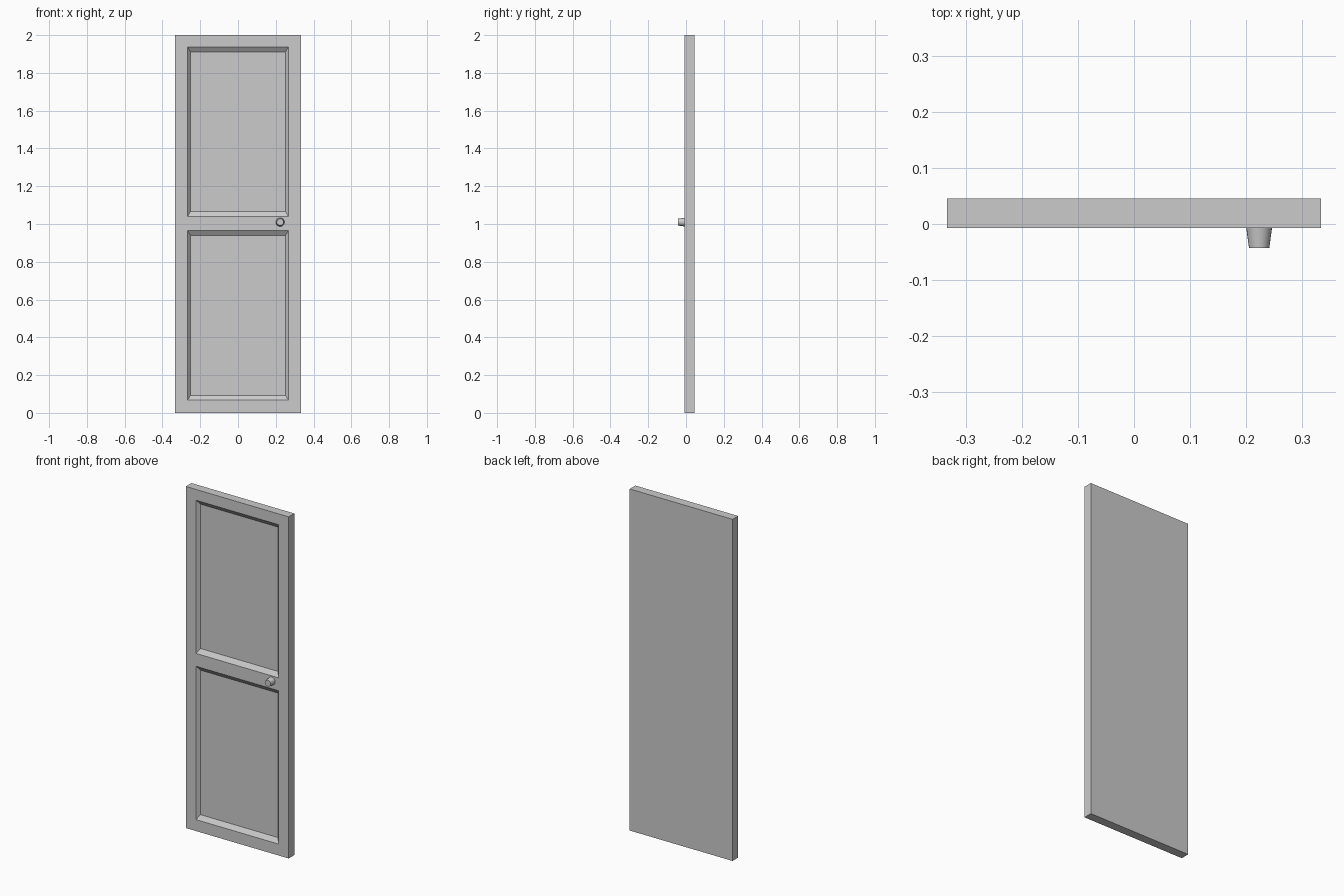
import bpy, bmesh, math
from mathutils import Matrix

if "Cube" in bpy.data.objects:
    bpy.data.objects.remove(bpy.data.objects["Cube"])

GREY = (0.6, 0.6, 0.6, 1.0)
paint = bpy.data.materials.new("grey paint")
paint.use_nodes = True
paint.diffuse_color = GREY
paint.node_tree.nodes["Principled BSDF"].inputs["Base Color"].default_value = GREY

HALF_W, FRONT, BACK, HEIGHT = 0.333, -0.007, 0.045, 2.0
PANEL_X, SLOPE_X, SLOPE_Z, DEPTH = 0.267, 0.016, 0.026, 0.019
PANELS = [(0.067, 0.965), (1.04, 1.937)]


def finish(bm, name):
    mesh = bpy.data.meshes.new(name)
    bm.to_mesh(mesh)
    bm.free()
    mesh.materials.append(paint)
    obj = bpy.data.objects.new(name, mesh)
    bpy.context.collection.objects.link(obj)
    return obj


# Door slab: a box whose front is cut along the panel edges
bm = bmesh.new()
bmesh.ops.create_cube(bm, size=1, matrix=Matrix.Translation((0, (FRONT + BACK) / 2, HEIGHT / 2))
                      @ Matrix.Diagonal((2 * HALF_W, BACK - FRONT, HEIGHT, 1)))


def cut(co, normal):
    bmesh.ops.bisect_plane(bm, geom=bm.verts[:] + bm.edges[:] + bm.faces[:],
                           plane_co=co, plane_no=normal)


for x in (-PANEL_X, PANEL_X):
    cut((x, 0, 0), (1, 0, 0))
for z in sum(PANELS, ()):
    cut((0, 0, z), (0, 0, 1))

# Sunken panels with sloped borders
for low, high in PANELS:
    mid = (low + high) / 2
    face = next(f for f in bm.faces if f.normal.y < -0.9
                and abs(f.calc_center_median().x) < 0.01
                and low < f.calc_center_median().z < high)
    inner = bmesh.ops.extrude_discrete_faces(bm, faces=[face])["faces"][0]
    for v in inner.verts:
        v.co.x -= math.copysign(SLOPE_X, v.co.x)
        v.co.z -= math.copysign(SLOPE_Z, v.co.z - mid)
        v.co.y += DEPTH

# Merge the flat cut lines back into clean faces
bmesh.ops.dissolve_limit(bm, angle_limit=math.radians(1), verts=bm.verts[:], edges=bm.edges[:])
bmesh.ops.recalc_face_normals(bm, faces=bm.faces[:])
finish(bm, "door_slab")

# Tapered round knob
bm = bmesh.new()
bmesh.ops.create_cone(bm, cap_ends=True, segments=24, radius1=0.023, radius2=0.018, depth=0.036,
                      matrix=Matrix.Translation((0.223, -0.025, 1.01))
                      @ Matrix.Rotation(math.radians(90), 4, "X"))
knob = finish(bm, "door_knob")
bpy.context.view_layer.objects.active = knob
knob.select_set(True)
bpy.ops.object.shade_smooth_by_angle(angle=math.radians(40))
